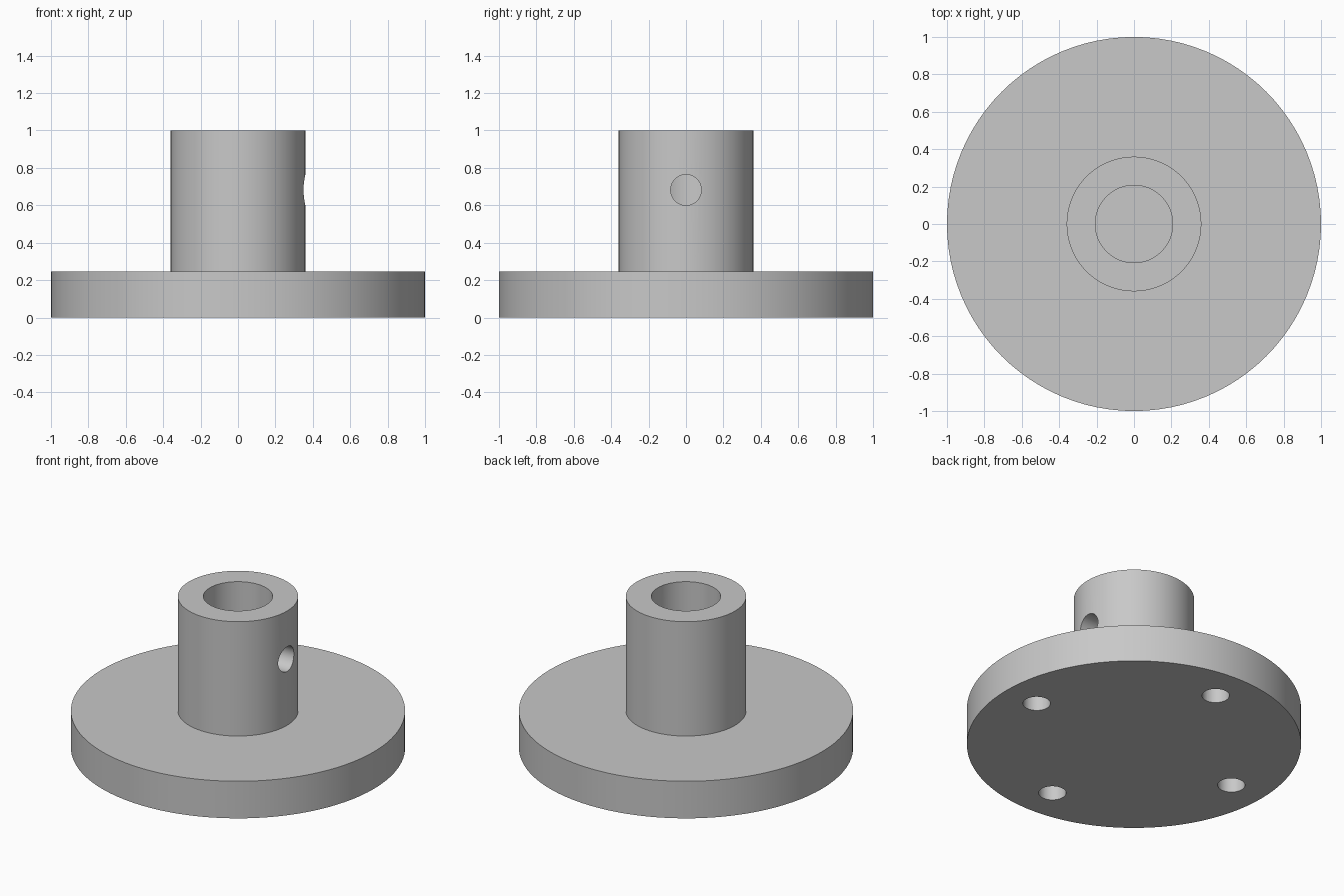
import bpy, bmesh
from math import pi, cos, sin, radians
from mathutils import Matrix

if "Cube" in bpy.data.objects:
    bpy.data.objects.remove(bpy.data.objects["Cube"], do_unlink=True)

SEGMENTS = 96
HOLE_RADIUS = 0.082
BOLT_CIRCLE = 0.76
BOLT_DEPTH = 0.18
FLANGE_TOP = 0.245
FLANGE_RADIUS, HUB_RADIUS, BORE_RADIUS = 1.0, 0.36, 0.207
SIDE_HOLE_Z = 0.682

# Single plain metal colour
steel = bpy.data.materials.new("grey_metal")
steel.use_nodes = True
colour = (0.58, 0.58, 0.58, 1)
steel.diffuse_color = colour
steel.node_tree.nodes["Principled BSDF"].inputs["Base Color"].default_value = colour


def finish(name, bm):
    """Turn a bmesh into a named, coloured object."""
    bmesh.ops.recalc_face_normals(bm, faces=bm.faces)
    mesh = bpy.data.meshes.new(name)
    bm.to_mesh(mesh)
    bm.free()
    mesh.materials.append(steel)
    obj = bpy.data.objects.new(name, mesh)
    bpy.context.collection.objects.link(obj)
    return obj


def turned(name, profile):
    """Revolve an (r, z) profile around the z axis."""
    bm = bmesh.new()
    verts = [bm.verts.new((r, 0, z)) for r, z in profile]
    edges = [bm.edges.new(pair) for pair in zip(verts, verts[1:])]
    bmesh.ops.spin(bm, geom=verts + edges, axis=(0, 0, 1), cent=(0, 0, 0),
                   angle=2 * pi, steps=SEGMENTS, use_merge=True)
    bmesh.ops.remove_doubles(bm, verts=bm.verts, dist=1e-5)
    return finish(name, bm)


def drill(body, matrix, depth):
    """Cut one round hole centred on the given matrix."""
    bm = bmesh.new()
    bmesh.ops.create_cone(bm, cap_ends=True, segments=48, radius1=HOLE_RADIUS,
                          radius2=HOLE_RADIUS, depth=depth, matrix=matrix)
    cutter = finish("hole_cutter", bm)
    cutter.hide_render = True
    mod = body.modifiers.new("hole", "BOOLEAN")
    mod.operation = "DIFFERENCE"
    mod.solver = "EXACT"
    mod.object = cutter
    bpy.ops.object.modifier_apply(modifier=mod.name)
    bpy.data.objects.remove(cutter, do_unlink=True)


# Round flange with a hub and a blind central bore
body = turned("flanged_hub", [
    (0, 0), (FLANGE_RADIUS, 0), (FLANGE_RADIUS, FLANGE_TOP),
    (HUB_RADIUS, FLANGE_TOP), (HUB_RADIUS, 1), (BORE_RADIUS, 1),
    (BORE_RADIUS, FLANGE_TOP), (0, FLANGE_TOP)])
bpy.context.view_layer.objects.active = body
body.select_set(True)

# Four blind bolt holes in the underside
for i in range(4):
    a = i * pi / 2
    drill(body, Matrix.Translation((BOLT_CIRCLE * cos(a), BOLT_CIRCLE * sin(a), 0)),
          2 * BOLT_DEPTH)

# Set screw hole through the left wall of the hub into the bore
drill(body, Matrix.Translation((0.3, 0, SIDE_HOLE_Z)) @ Matrix.Rotation(pi / 2, 4, "Y"), 0.4)

bpy.ops.object.shade_smooth_by_angle(angle=radians(30))
